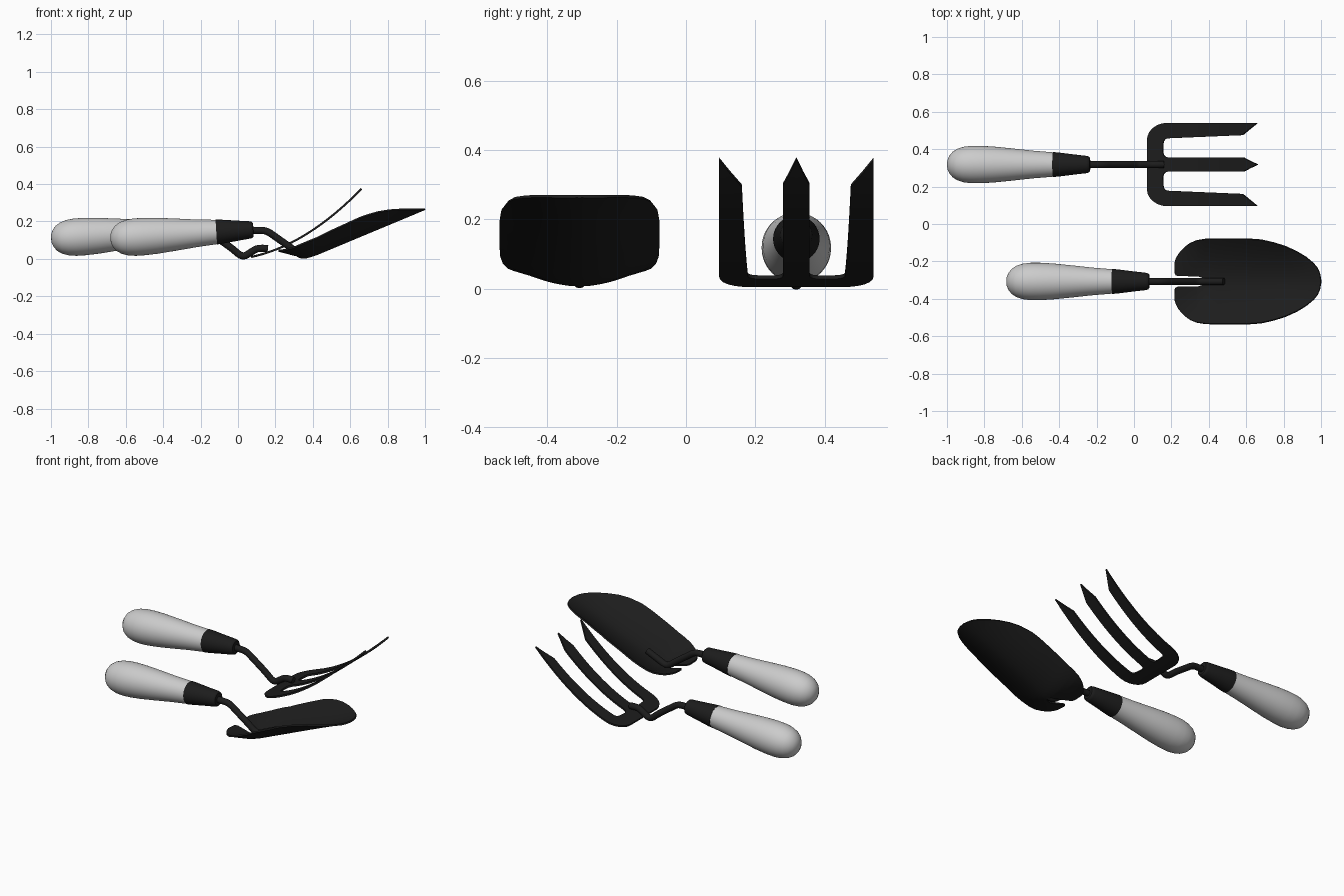
import bpy, bmesh, math
from mathutils import Vector

if "Cube" in bpy.data.objects:
    bpy.data.objects.remove(bpy.data.objects["Cube"])

black = bpy.data.materials.new("black_metal")
black.diffuse_color = (0.012, 0.012, 0.012, 1)
black.use_nodes = True
black.node_tree.nodes["Principled BSDF"].inputs["Base Color"].default_value = black.diffuse_color


def interp(table, x):
    for (x0, y0), (x1, y1) in zip(table, table[1:]):
        if x <= x1:
            return y0 + (y1 - y0) * (x - x0) / (x1 - x0)
    return table[-1][1]


def finish(ob, mat=None):
    """Apply modifiers, smooth with sharp edges kept, add colour."""
    bpy.ops.object.select_all(action='DESELECT')
    ob.select_set(True)
    bpy.context.view_layer.objects.active = ob
    bpy.ops.object.convert(target='MESH')
    bpy.ops.object.shade_smooth_by_angle(angle=math.radians(40))
    if mat:
        ob.data.materials.clear()
        ob.data.materials.append(mat)
    return ob


def make_object(name, bm, loc=(0, 0, 0)):
    bmesh.ops.remove_doubles(bm, verts=bm.verts, dist=1e-5)
    bmesh.ops.recalc_face_normals(bm, faces=bm.faces)
    me = bpy.data.meshes.new(name)
    bm.to_mesh(me)
    bm.free()
    ob = bpy.data.objects.new(name, me)
    ob.location = loc
    bpy.context.collection.objects.link(ob)
    return ob


def grid(bm, rows):
    rows = [[bm.verts.new(p) for p in r] for r in rows]
    for a, b in zip(rows, rows[1:]):
        for i in range(len(a) - 1):
            bm.faces.new((a[i], a[i + 1], b[i + 1], b[i]))


def lathe(name, profile, loc, mat=None, n=40):
    """Revolve (distance, radius) points around a slightly tilted x axis."""
    bm = bmesh.new()
    ang = [2 * math.pi * i / n for i in range(n + 1)]
    grid(bm, [[(s, r * math.cos(a), r * math.sin(a)) for a in ang] for s, r in profile])
    bmesh.ops.dissolve_degenerate(bm, dist=1e-6, edges=bm.edges)
    ob = make_object(name, bm, loc)
    ob.rotation_euler.y = -math.atan(0.063)
    return finish(ob, mat)


def rod(name, pts, loc):
    cu = bpy.data.curves.new(name, 'CURVE')
    cu.dimensions = '3D'
    cu.bevel_depth = 0.019
    cu.bevel_resolution = 4
    cu.use_fill_caps = True
    sp = cu.splines.new('NURBS')
    sp.points.add(len(pts) - 1)
    for p, (x, z) in zip(sp.points, pts):
        p.co = (x, 0, z, 1)
    sp.order_u = 3
    sp.use_endpoint_u = True
    sp.resolution_u = 8
    ob = bpy.data.objects.new(name, cu)
    ob.location = loc
    bpy.context.collection.objects.link(ob)
    return finish(ob, black)


def plate(name, bm, loc, thick):
    """Half sheet mirrored in y and given thickness."""
    ob = make_object(name, bm, loc)
    m = ob.modifiers.new("mirror", 'MIRROR')
    m.use_axis = (False, True, False)
    m.merge_threshold = 0.0005
    s = ob.modifiers.new("thickness", 'SOLIDIFY')
    s.thickness = thick
    s.offset = 0
    return finish(ob, black)


# Handles and ferrules, same for both tools
grip = [(0, 0), (.003, .025), (.012, .046), (.03, .068), (.055, .084), (.09, .095),
        (.13, .1), (.18, .1), (.25, .096), (.35, .086), (.46, .074), (.57, .065), (.57, 0)]
collar = [(.568, 0), (.568, .067), (.6, .064), (.68, .054), (.75, .046), (.76, .043),
          (.766, .036), (.766, 0)]
for tool, x, y in (("trowel", -.683, -.307), ("fork", -1.0, .318)):
    lathe(tool + "_handle", grip, (x, y, .108))
    lathe(tool + "_ferrule", collar, (x, y, .108), black)

# Bent rods
rod("trowel_shank", [(.04, .153), (.11, .153), (.155, .15), (.2, .118), (.29, .055),
                     (.345, .012), (.4, .038), (.48, .073)], (0, -.307, 0))
rod("fork_shank", [(-.27, .153), (-.21, .153), (-.165, .15), (-.12, .118), (-.03, .055),
                   (.025, .006), (.075, .04), (.11, .06), (.16, .055)], (0, .318, 0))

# Scooped trowel blade with a slot for the rod
width = [(.217, .1), (.223, .12), (.235, .143), (.25, .163), (.275, .187), (.3, .205),
         (.335, .219), (.38, .226), (.45, .228), (.6, .228), (.68, .222), (.75, .206),
         (.81, .187), (.87, .16), (.92, .13), (.96, .097), (.98, .073), (.993, .045), (1, .004)]
spine = [(.217, .042), (.25, .034), (.3, .02), (.34, .011), (.38, .011), (.42, .024), (1, .266)]
depth = [(.217, .003), (.25, .014), (.3, .042), (.34, .068), (.38, .085), (.5, .094), (.65, .1),
         (.72, .097), (.8, .078), (.87, .053), (.93, .03), (1, 0)]
slot = [(.217, .045), (.223, .033), (.235, .028), (.34, .028), (.368, .018), (.38, 0)]
bm = bmesh.new()
stations = sorted({x for t in (width, slot) for x, _ in t} | {.42, .5, .55, .65, .84, .9})
rows = []
for x in stations:
    w, i0 = interp(width, x), interp(slot, x)
    row = []
    for k in range(13):
        o = i0 + (w - i0) * k / 12
        row.append((x, o, interp(spine, x) + interp(depth, x) * (o / w) ** 1.8))
    rows.append(row)
grid(bm, rows)
plate("trowel_blade", bm, (0, -.307, 0), .009)


# Fork: crossbar with outer tines, and middle tine, all on one upward curve
def lift(x, y):
    t = x - .07
    return (x, y, .01 + .21 * t + .69 * t * t)


bm = bmesh.new()
pairs = [((.07, 0), (.155, 0)), ((.07, .03), (.155, .03)), ((.07, .075), (.155, .075)),
         ((.07, .13), (.157, .11))]
for k in range(1, 7):
    a = math.radians(15 * k)
    pairs.append(((.18 - .11 * math.cos(a), .13 + .093 * math.sin(a)),
                  (.18 - .023 * math.cos(a), .11 + .03 * math.sin(a))))
for k in range(1, 13):
    t = k / 12
    x = .18 + .4 * t
    pairs.append(((x, .223), (x, .14 + .017 * t)))
pairs += [((.62, .223), (.62, .19)), ((.66, .223), (.66, .2225))]
grid(bm, [[lift(*a), lift((a[0] + b[0]) / 2, (a[1] + b[1]) / 2), lift(*b)] for a, b in pairs])
mid = [(.155, .065), (.16, .05), (.168, .042), (.18, .038)]
mid += [(.18 + .405 * k / 12, .038) for k in range(1, 13)] + [(.62, .02), (.66, .0006)]
grid(bm, [[lift(x, 0), lift(x, w)] for x, w in mid])
plate("fork_head", bm, (0, .318, 0), .011)
